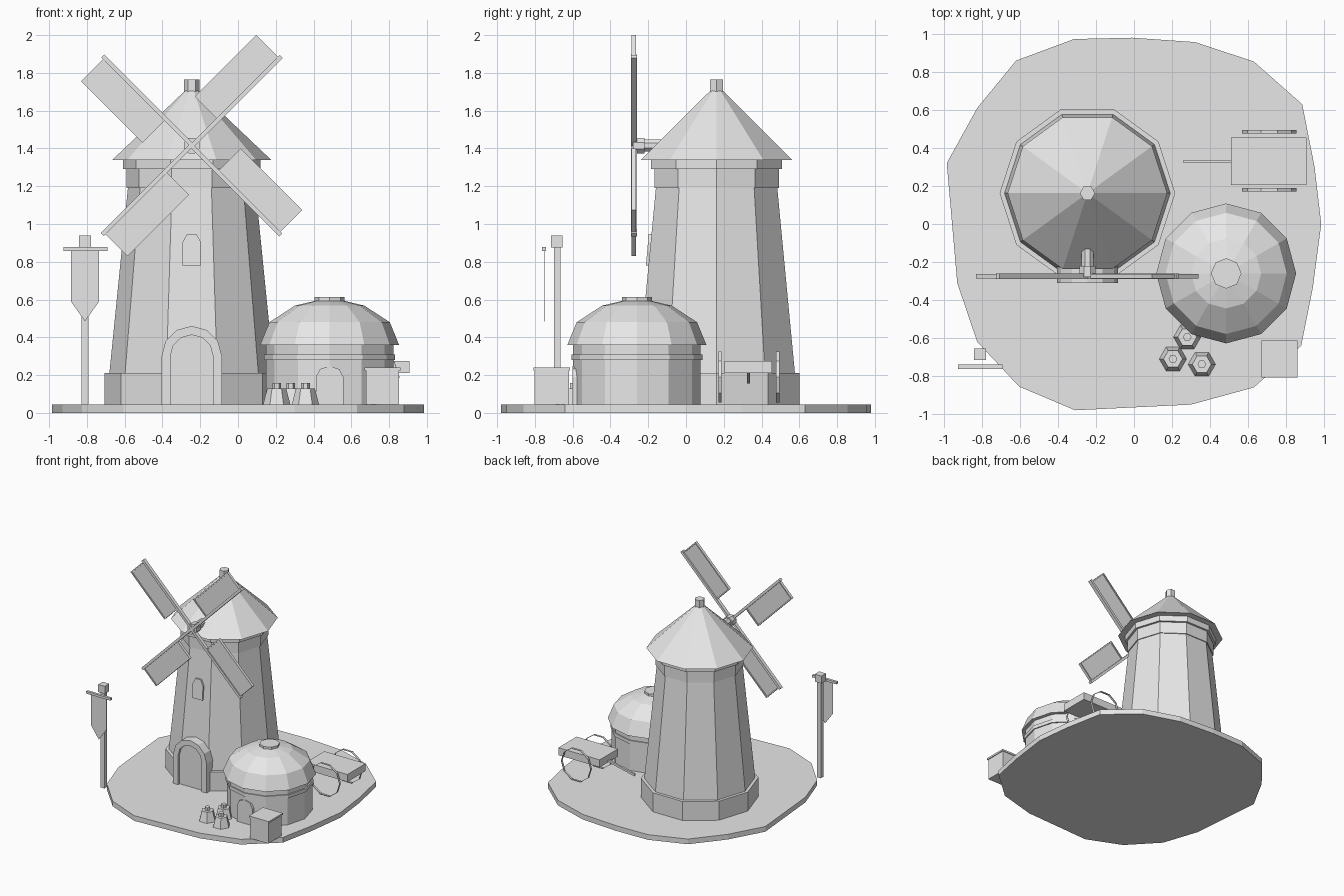
import bpy, bmesh, math

if "Cube" in bpy.data.objects:
    bpy.data.objects.remove(bpy.data.objects["Cube"])

grey = bpy.data.materials.new("light grey")
grey.diffuse_color = (0.8, 0.8, 0.8, 1)
grey.use_nodes = True
grey.node_tree.nodes["Principled BSDF"].inputs["Base Color"].default_value = grey.diffuse_color


def make(name, verts, faces):
    bm = bmesh.new()
    vs = [bm.verts.new(v) for v in verts]
    for f in faces:
        bm.faces.new([vs[i] for i in f])
    bmesh.ops.recalc_face_normals(bm, faces=bm.faces)
    me = bpy.data.meshes.new(name)
    bm.to_mesh(me)
    bm.free()
    me.materials.append(grey)
    ob = bpy.data.objects.new(name, me)
    bpy.context.collection.objects.link(ob)
    return ob


def loft(name, rings, closed=False, caps=(True, True)):
    """Skin equal-length rings; cap chosen ends, or join last to first."""
    n, m = len(rings[0]), len(rings)
    verts = [v for r in rings for v in r]
    faces = []
    for k in range(m if closed else m - 1):
        a, b = k * n, ((k + 1) % m) * n
        faces += [(a + i, a + (i + 1) % n, b + (i + 1) % n, b + i) for i in range(n)]
    if not closed:
        ends = (tuple(range(n)), tuple(range((m - 1) * n, m * n)))
        faces += [e for e, c in zip(ends, caps) if c]
    return make(name, verts, faces)


def lathe(name, cx, cy, sides, profile, top=False):
    """Turned part, open below; ends buried in other parts stay open."""
    ang = [2 * math.pi * i / sides for i in range(sides)]
    return loft(name, [[(cx + r * math.cos(a), cy + r * math.sin(a), z) for a in ang]
                       for r, z in profile], caps=(False, top))


def slab(name, pts, y0, y1):
    """Extrude an x-z outline along y."""
    return loft(name, [[(x, y, z) for x, z in pts] for y in (y0, y1)])


def box(name, x0, x1, y0, y1, z0, z1):
    return slab(name, [(x0, z0), (x1, z0), (x1, z1), (x0, z1)], y0, y1)


def arch(cx, r, z0, spring, steps, rise=1.0):
    top = [(cx + r * math.cos(math.pi * i / steps),
            spring + r * rise * math.sin(math.pi * i / steps)) for i in range(steps + 1)]
    return [(cx + r, z0)] + top + [(cx - r, z0)]


# Ground plate
outline = [(-.01, .98), (.32, .957), (.63, .855), (.885, .63), (.95, .3), (.985, 0),
           (.94, -.34), (.88, -.64), (.63, -.86), (.30, -.95), (-.31, -.98), (-.605, -.855),
           (-.825, -.62), (-.93, -.31), (-.985, .32), (-.825, .61), (-.62, .86), (-.315, .973)]
G = 0.045
loft("ground_plate", [[(x, y, z) for x, y in outline] for z in (0, G)])

# Tower
TX, TY = -.245, .162
lathe("tower_plinth", TX, TY, 10, [(.462, G), (.462, .21), (.43, .21)])
lathe("tower_wall", TX, TY, 10, [(.437, .2), (.338, 1.19), (.33, 1.27)])
lathe("tower_band", TX, TY, 10, [(.335, 1.19), (.346, 1.19), (.346, 1.30)])
lathe("tower_cornice", TX, TY, 10, [(.34, 1.29), (.365, 1.29), (.365, 1.34)])
lathe("tower_roof", TX, TY, 10, [(.36, 1.34), (.42, 1.34), (.02, 1.72)])
lathe("roof_finial", TX, TY, 6, [(.04, 1.70), (.04, 1.765)], top=True)

# Tower door and window
outer = arch(TX, .16, G, .30, 6)
inner = arch(TX, .113, G, .30, 6)
strip = outer + inner[::-1]
n = len(outer)
make("door_frame",
     [(x, y, z) for y in (-.31, -.2) for x, z in strip],
     [(i + o, i + 1 + o, 2 * n - 2 - i + o, 2 * n - 1 - i + o)
      for o in (0, 2 * n) for i in range(n - 1)]
     + [(i, (i + 1) % (2 * n), (i + 1) % (2 * n) + 2 * n, i + 2 * n) for i in range(2 * n)])
slab("tower_door", inner, -.288, -.25)
window = slab("tower_window", arch(TX, .05, .78, .90, 3, 1.1), -.212, -.19)
for v in window.data.vertices:  # lean with the wall
    v.co.y += .088 * (v.co.z - .78)

# Sail cross: four turned copies of spar, cloth and frame bars
HX, HZ = -.245, 1.415


def turned(name, u0, u1, v0, v1, y0, y1, a):
    c, s = math.cos(a), math.sin(a)
    pts = [(HX + u * c - v * s, HZ + u * s + v * c)
           for u, v in ((u0, v0), (u1, v0), (u1, v1), (u0, v1))]
    slab(name, pts, y0, y1)


for k in range(4):
    a = math.radians(45 + 90 * k)
    turned(f"sail_spar_{k}", 0, .668, -.013, .009, -.29, -.26, a)
    turned(f"sail_cloth_{k}", .20, .652, 0, .168, -.281, -.273, a)
    turned(f"sail_outer_bar_{k}", .195, .655, .163, .173, -.288, -.264, a)
    turned(f"sail_tip_bar_{k}", .645, .655, 0, .172, -.288, -.264, a)
    turned(f"sail_root_bar_{k}", .195, .205, 0, .172, -.288, -.264, a)


def axle(name, r, y0, y1, sides=8):
    slab(name, [(HX + r * math.cos(2 * math.pi * (i + .5) / sides),
                 HZ + r * math.sin(2 * math.pi * (i + .5) / sides)) for i in range(sides)], y0, y1)


axle("sail_hub", .045, -.28, -.22)
axle("sail_shaft", .034, -.23, -.1)

# Round store house
SX, SY = .485, -.26
lathe("store_wall", SX, SY, 12, [(.337, G), (.337, .36)])
lathe("store_band", SX, SY, 12, [(.337, .28), (.347, .28), (.347, .31), (.337, .31)])
lathe("store_dome", SX, SY, 12, [(.337, .36)] + [
      (.368 * math.cos(t), .36 + .24 * math.sin(t)) for t in (0, math.pi / 6, math.pi / 3, 1.4)])
lathe("store_cap", SX, SY, 8, [(.08, .58), (.08, .613)], top=True)
slab("store_door", arch(SX, .073, G, .19, 4, .8), -.601, -.57)

# Crate with lid
box("crate", .677, .853, -.802, -.62, G, .23)
box("crate_lid", .67, .86, -.808, -.614, .225, .24)

# Sacks
for i, (x, y) in enumerate([(.28, -.595), (.205, -.71), (.357, -.738)]):
    lathe(f"sack_{i}", x, y, 6, [(.072, G), (.05, .13)], top=True)
    lathe(f"sack_knot_{i}", x, y, 6, [(.023, .13), (.023, .158)], top=True)

# Hand cart with thin hoop wheels
box("cart_bed", .51, .907, .205, .455, .21, .275)
slab("cart_handle", [(.26, .155), (.53, .215), (.53, .235), (.26, .175)], .322, .338)
for side, y in (("near", .18), ("far", .485)):
    rings = []
    for i in range(10):
        t = 2 * math.pi * i / 10
        rings.append([(.712 + r * math.cos(t), y + d, .19 + r * math.sin(t))
                      for r, d in ((.143, -.009), (.143, .009), (.139, .009), (.139, -.009))])
    loft(f"cart_wheel_{side}", rings, closed=True)

# Banner post
box("banner_post", -.828, -.792, -.70, -.665, G, .88)
box("post_cap", -.842, -.778, -.715, -.654, .875, .94)
box("banner_bar", -.925, -.692, -.762, -.74, .857, .877)
slab("banner", [(-.885, .86), (-.885, .59), (-.81, .485), (-.735, .59), (-.735, .86)], -.752, -.749)
